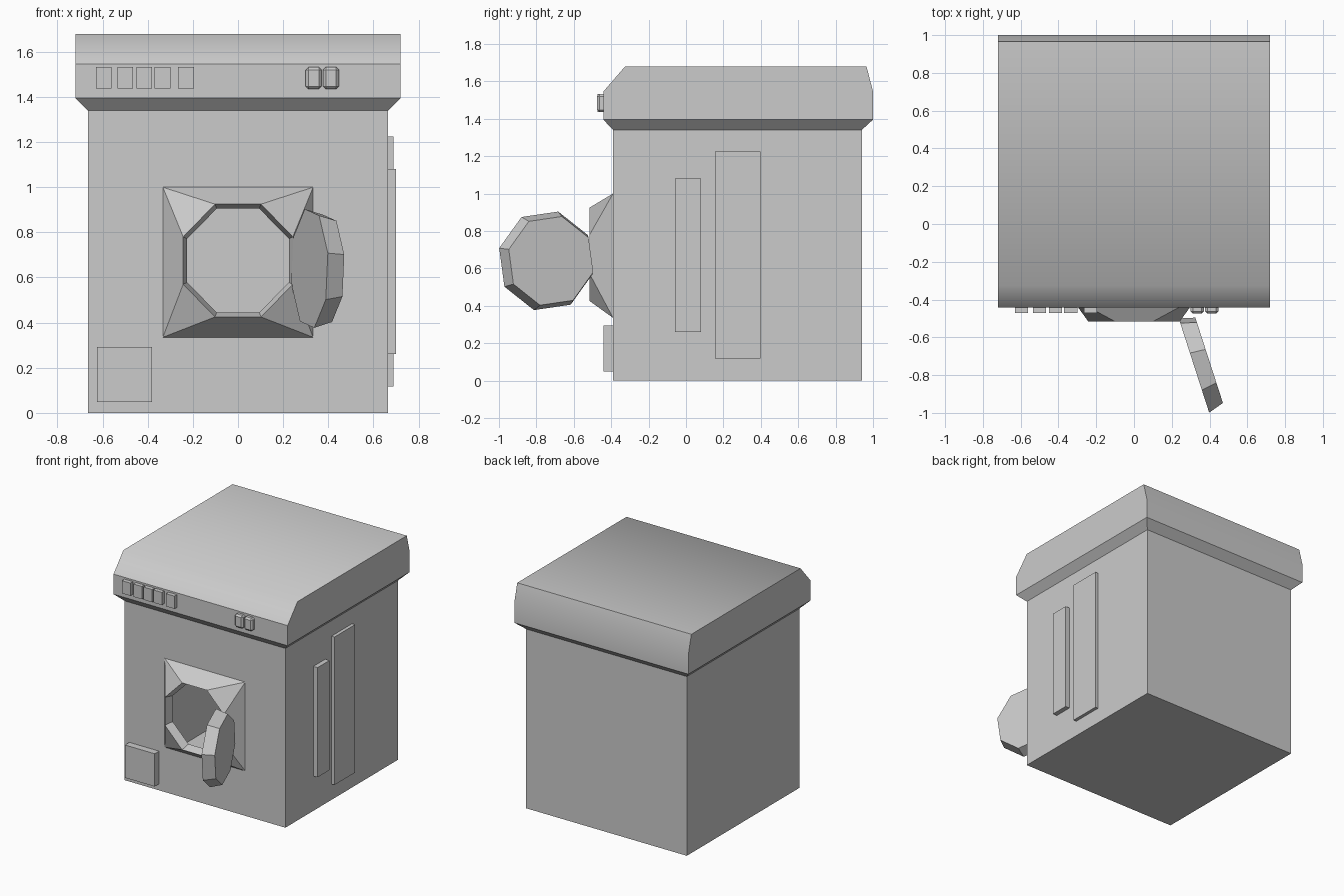
import bpy, bmesh, math
from mathutils import Matrix, Vector

if "Cube" in bpy.data.objects:
    bpy.data.objects.remove(bpy.data.objects["Cube"])


def finish(name, bm):
    me = bpy.data.meshes.new(name)
    bm.to_mesh(me)
    bm.free()
    ob = bpy.data.objects.new(name, me)
    bpy.context.collection.objects.link(ob)
    return ob


def loop(bm, pts):
    return [bm.verts.new(p) for p in pts]


def bridge(bm, a, b, skip=()):
    n = len(a)
    return [bm.faces.new((a[i], a[(i + 1) % n], b[(i + 1) % n], b[i]))
            for i in range(n) if i not in skip]


def box(name, x, y, z, bevel=0):
    bm = bmesh.new()
    size = Vector((x[1] - x[0], y[1] - y[0], z[1] - z[0]))
    mid = Vector((sum(x), sum(y), sum(z))) / 2
    bmesh.ops.create_cube(bm, size=1, matrix=Matrix.Translation(mid) @ Matrix.Diagonal(size.to_4d()))
    if bevel:
        bmesh.ops.bevel(bm, geom=bm.edges[:], offset=bevel, segments=1, affect='EDGES')
    return finish(name, bm)


W, FRONT, BACK, NECK = 0.665, -0.39, 0.94, 1.34


def rect(y, x, z0, z1):
    return [(-x, y, z0), (x, y, z0), (x, y, z1), (-x, y, z1)]


def octagon(y, r, rz, c=0.42, z=0.675):
    ring = [(-1, -c), (-c, -1), (c, -1), (1, -c), (1, c), (c, 1), (-c, 1), (-1, c)]
    return [(u * r, y, z + v * rz) for u, v in ring]


# Hollow cabinet with a square opening drawn out into an octagonal porthole
bm = bmesh.new()
back = loop(bm, rect(BACK, W, 0, NECK))
front = loop(bm, rect(FRONT, W, 0, NECK))
square = loop(bm, rect(FRONT, 0.333, 0.335, 1.0))
rim = loop(bm, octagon(-0.515, 0.243, 0.25))
inner = loop(bm, octagon(-0.45, 0.225, 0.23))
bm.faces.new(back[::-1])
bridge(bm, back, front, skip=(2,))
bridge(bm, front, square)
for i in range(4):
    j = (i + 1) % 4
    bm.faces.new((square[i], rim[2 * i + 1], rim[2 * i]))
    bm.faces.new((square[i], square[j], rim[2 * j], rim[2 * i + 1]))
bridge(bm, rim, inner)
finish("cabinet", bm)

# Lid: side profile extruded across, flared down to the cabinet
bm = bmesh.new()
profile = [(-0.442, 1.395), (1.0, 1.395), (1.0, 1.545),
           (0.965, 1.68), (-0.325, 1.68), (-0.442, 1.545)]
left = loop(bm, [(-0.72, y, z) for y, z in profile])
right = loop(bm, [(0.72, y, z) for y, z in profile])
bm.faces.new(right)
bm.faces.new(left[::-1])
strips = bridge(bm, left, right, skip=(0,))
for f in strips[:4]:
    f.smooth = True
bm.edges.get((left[3], right[3])).smooth = False
neck = loop(bm, [(-W, FRONT, NECK), (W, FRONT, NECK), (W, BACK, NECK), (-W, BACK, NECK)])
bridge(bm, neck, [left[0], right[0], right[1], left[1]])
finish("lid", bm)

# Open door, an eight-sided tapered disc
tilt = math.radians(17.9)
d = Vector((math.sin(tilt), -math.cos(tilt), 0))
n = Vector((math.cos(tilt), math.sin(tilt), 0))
pose = Matrix((-d, Vector((0, 0, 1)), n)).transposed().to_4x4()
pose.translation = Vector((0.317, -0.748, 0.64)) + n * 0.0425
bm = bmesh.new()
bmesh.ops.create_cone(bm, cap_ends=True, segments=8, radius1=0.272, radius2=0.245, depth=0.085,
                      matrix=pose @ Matrix.Rotation(math.radians(-14.5), 4, 'Z'))
finish("door", bm)

# Control buttons and bevelled knobs
for x in (-0.63, -0.535, -0.45, -0.37, -0.265):
    box("button", (x, x + 0.07), (-0.472, -0.43), (1.437, 1.532))
for x in (0.3, 0.377):
    box("knob", (x, x + 0.07), (-0.475, -0.425), (1.435, 1.532), 0.012)

# Filter hatch and side strips
box("filter_hatch", (-0.625, -0.38), (-0.442, -0.38), (0.048, 0.293))
box("side_strip_short", (0.655, 0.70), (-0.06, 0.08), (0.26, 1.08))
box("side_strip_long", (0.655, 0.69), (0.155, 0.397), (0.118, 1.224))
